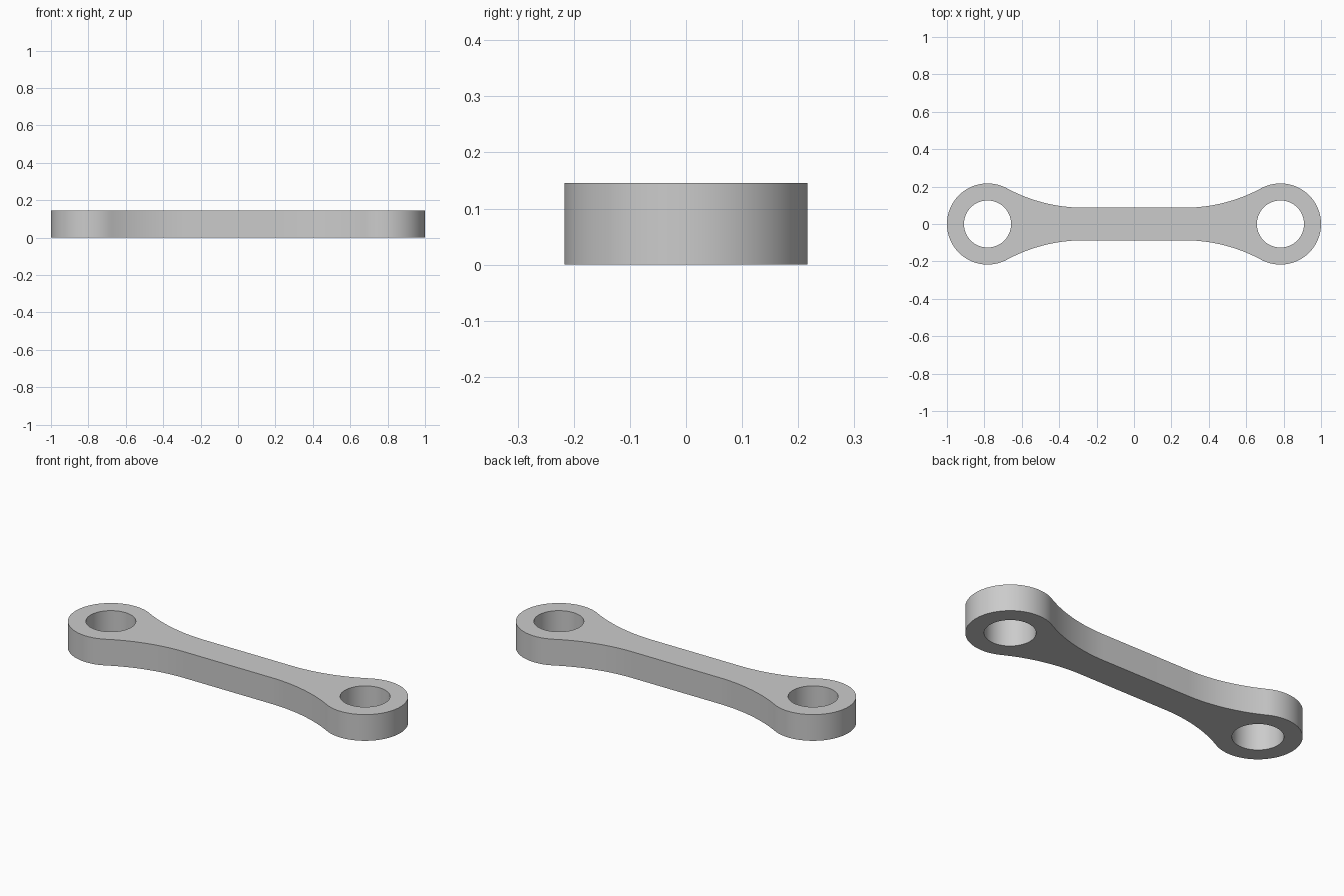
import bpy, bmesh, math

cube = bpy.data.objects.get("Cube")
if cube:
    bpy.data.objects.remove(cube, do_unlink=True)

HEIGHT = 0.146
EYE_X, EYE_R, HOLE_R = 0.783, 0.217, 0.126
BAR_HALF, FILLET_R = 0.087, 0.87

# Plain grey metal
grey = bpy.data.materials.new("grey metal")
grey.use_nodes = True
colour = (0.6, 0.6, 0.6, 1)
grey.diffuse_color = colour
grey.node_tree.nodes["Principled BSDF"].inputs["Base Color"].default_value = colour


def arc(cx, cy, r, start, end, steps):
    angles = [start + (end - start) * i / steps for i in range(steps + 1)]
    return [(cx + r * math.cos(a), cy + r * math.sin(a)) for a in angles]


# One quarter of the outline: half the end eye, then the fillet into the bar
fillet_y = BAR_HALF + FILLET_R
reach = math.sqrt((FILLET_R + EYE_R) ** 2 - fillet_y ** 2)
fillet_x = EYE_X - reach
tangent = math.atan2(fillet_y, -reach)
quarter = arc(EYE_X, 0, EYE_R, 0, tangent, 32)
quarter += arc(fillet_x, fillet_y, FILLET_R, tangent - math.pi, -math.pi / 2, 20)[1:]

# Mirror the quarter into the closed outline
half = quarter + [(-x, y) for x, y in reversed(quarter)]
outline = half + [(x, -y) for x, y in reversed(half[1:-1])]

# Round bolt holes through both eyes
holes = [arc(s * EYE_X, 0, HOLE_R, 0, 2 * math.pi, 64)[:-1] for s in (-1, 1)]

# Fill the plan between outline and holes, then raise it to full height
bm = bmesh.new()
edges = []
for loop in [outline] + holes:
    verts = [bm.verts.new((x, y, 0)) for x, y in loop]
    edges += [bm.edges.new((verts[i - 1], verts[i])) for i in range(len(verts))]
bmesh.ops.triangle_fill(bm, edges=edges, use_beauty=True, normal=(0, 0, 1))
raised = bmesh.ops.extrude_face_region(bm, geom=bm.faces[:], use_keep_orig=True)["geom"]
top = [v for v in raised if isinstance(v, bmesh.types.BMVert)]
bmesh.ops.translate(bm, verts=top, vec=(0, 0, HEIGHT))
bmesh.ops.recalc_face_normals(bm, faces=bm.faces[:])

mesh = bpy.data.meshes.new("link_arm")
bm.to_mesh(mesh)
bm.free()
mesh.materials.append(grey)
link = bpy.data.objects.new("link_arm", mesh)
bpy.context.collection.objects.link(link)

# Smooth curved walls, crisp rims
bpy.ops.object.select_all(action='DESELECT')
link.select_set(True)
bpy.context.view_layer.objects.active = link
bpy.ops.object.shade_smooth_by_angle(angle=math.radians(30))
